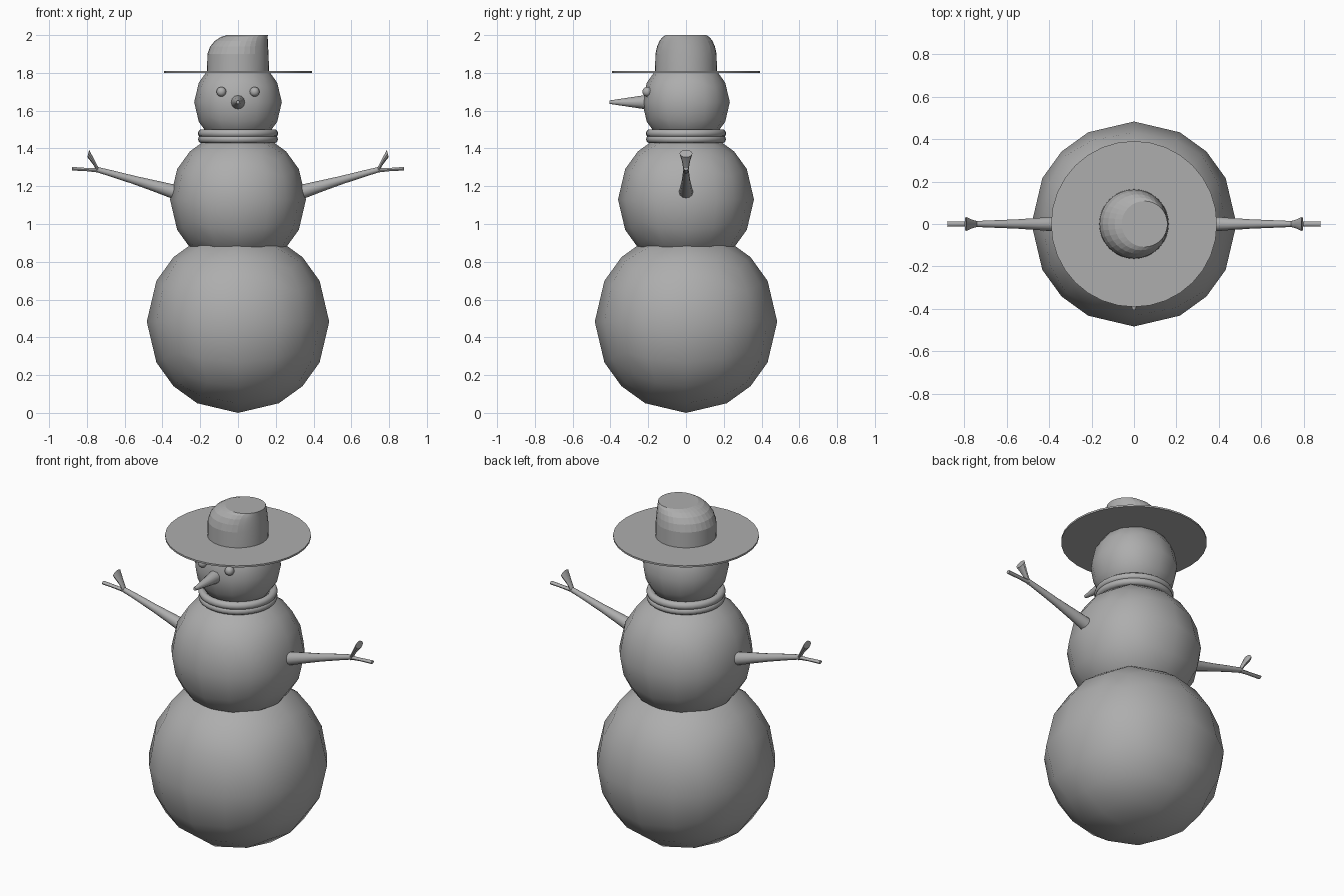
import bpy, bmesh, math
from mathutils import Vector

if "Cube" in bpy.data.objects:
    bpy.data.objects.remove(bpy.data.objects["Cube"])

grey = bpy.data.materials.new("mid_grey")
grey.diffuse_color = (0.42, 0.42, 0.42, 1)
grey.use_nodes = True
grey.node_tree.nodes["Principled BSDF"].inputs["Base Color"].default_value = grey.diffuse_color


def dress(ob, angle):
    # material and smooth shading
    ob.data.materials.append(grey)
    bpy.ops.object.select_all(action='DESELECT')
    ob.select_set(True)
    bpy.context.view_layer.objects.active = ob
    bpy.ops.object.shade_smooth_by_angle(angle=math.radians(angle))
    return ob


def finish(name, bm, angle=40):
    bmesh.ops.recalc_face_normals(bm, faces=bm.faces[:])
    me = bpy.data.meshes.new(name)
    bm.to_mesh(me)
    bm.free()
    ob = bpy.data.objects.new(name, me)
    bpy.context.collection.objects.link(ob)
    return dress(ob, angle)


def ball(name, centre, r, cuts=3):
    # subdivided cube pushed out to a sphere
    bm = bmesh.new()
    bmesh.ops.create_cube(bm, size=2)
    bmesh.ops.subdivide_edges(bm, edges=bm.edges[:], cuts=cuts, use_grid_fill=True)
    for v in bm.verts:
        v.co = v.co.normalized() * r + Vector(centre)
    return finish(name, bm, 60)


def loft(name, rings, n=16, angle=40):
    # rings: (centre, first half-axis, second half-axis)
    bm = bmesh.new()
    loops = []
    for c, u, w in rings:
        c, u, w = Vector(c), Vector(u), Vector(w)
        loops.append([bm.verts.new(c + u * math.cos(t) + w * math.sin(t))
                      for t in (2 * math.pi * i / n for i in range(n))])
    for a, b in zip(loops, loops[1:]):
        for i in range(n):
            j = (i + 1) % n
            bm.faces.new((a[i], a[j], b[j], b[i]))
    bm.faces.new(loops[0])
    bm.faces.new(loops[-1])
    return finish(name, bm, angle)


def flat_ring(z, cx, r):
    return ((cx, 0, z), (r, 0, 0), (0, r, 0))


# Snowballs
ball("lower_body", (0, 0, 0.483), 0.483)
ball("upper_body", (0, 0, 1.13), 0.36)
ball("head", (0, 0, 1.645), 0.232)

# Scarf wrapped twice
for name, z, major, minor in (("scarf_lower", 1.449, 0.191, 0.021),
                              ("scarf_upper", 1.480, 0.191, 0.022)):
    bpy.ops.mesh.primitive_torus_add(location=(0, 0, z), major_radius=major,
                                     minor_radius=minor, major_segments=32, minor_segments=10)
    bpy.context.object.name = name
    dress(bpy.context.object, 60)

# Hat with slumped crown, faceted where it bends
loft("hat_brim", [flat_ring(1.800, 0, 0.391), flat_ring(1.810, 0, 0.391)], 32)
crown = loft("hat_crown", [flat_ring(z, cx, r) for z, cx, r in (
    (1.805, 0, 0.164), (1.90, 0, 0.162), (1.94, 0.006, 0.153),
    (1.97, 0.018, 0.140), (1.99, 0.033, 0.124), (2.0, 0.05, 0.108))], 32, 25)
for p in crown.data.polygons:
    if p.center.z > 1.90 and p.center.x < 0.1:
        p.use_smooth = False

# Face
loft("nose", [((0, y, 1.645), (r, 0, 0), (0, 0, r))
              for y, r in ((-0.19, 0.038), (-0.225, 0.036), (-0.405, 0.009))], 12)
for side, s in (("left", 1), ("right", -1)):
    ball(side + "_eye", (s * 0.088, -0.205, 1.70), 0.026)

    # Twig arm and its two fingers
    d = Vector((s * 0.4, 0, 0.115)).normalized()
    up = Vector((-d.z * s, 0, abs(d.x)))
    loft(side + "_arm", [((s * x, 0, z), (0, r, 0), up * r) for x, z, r in (
        (0.30, 1.160, 0.041), (0.36, 1.177, 0.036), (0.45, 1.204, 0.029),
        (0.55, 1.233, 0.022), (0.65, 1.262, 0.018), (0.745, 1.288, 0.014))], 12)
    loft(side + "_long_finger", [((s * x, 0, z), (0, ry, 0), (0, 0, rz)) for x, z, ry, rz in (
        (0.73, 1.283, 0.012, 0.012), (0.80, 1.288, 0.012, 0.009),
        (0.88, 1.293, 0.013, 0.010))], 10)
    loft(side + "_short_finger", [((s * x, 0, z), (0, ry, 0), (s * -0.25 * rz, 0, rz))
                                  for x, z, ry, rz in (
        (0.738, 1.280, 0.013, 0.012), (0.765, 1.33, 0.021, 0.014),
        (0.793, 1.373, 0.034, 0.020))], 10)
